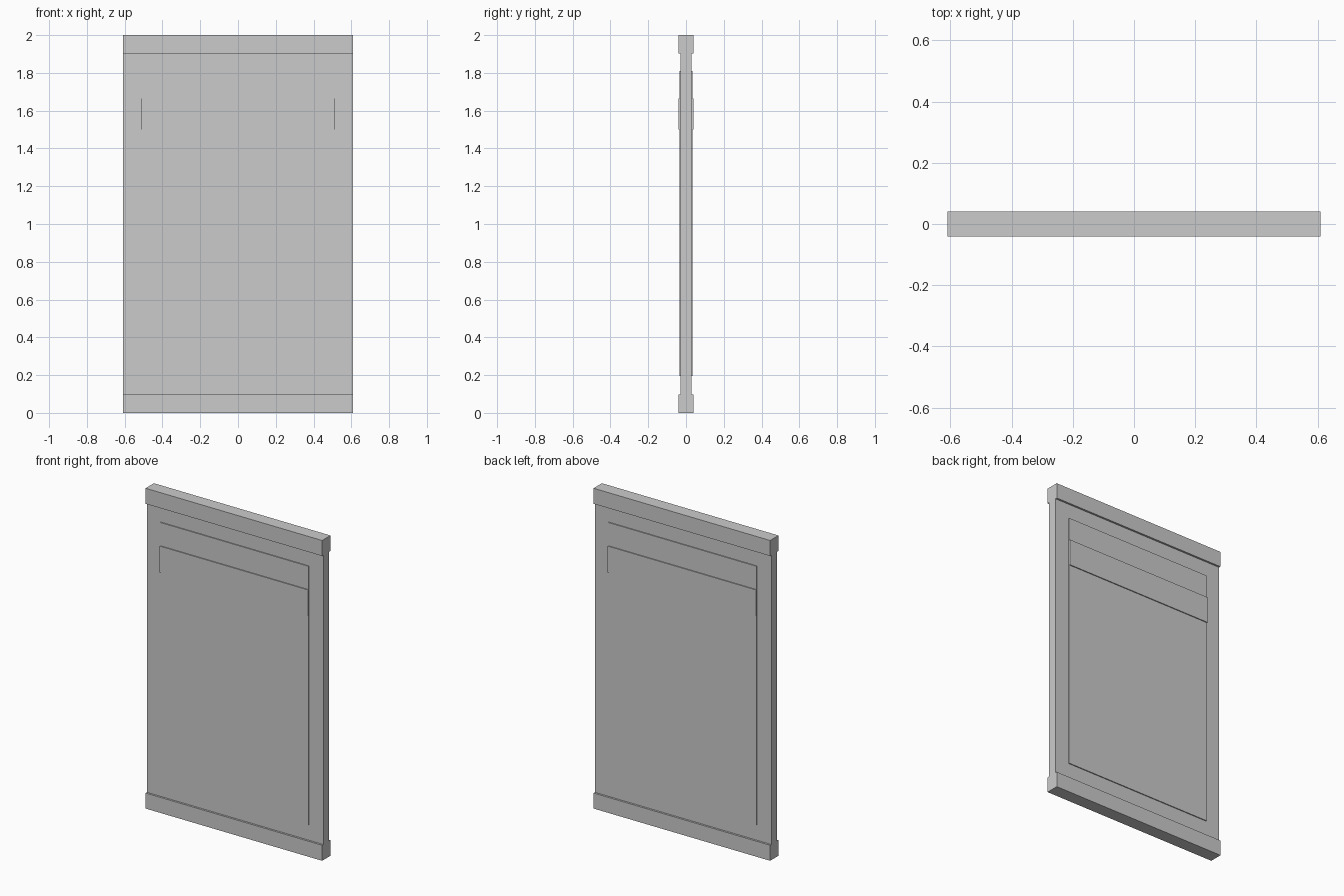
import bpy, bmesh
from mathutils import Matrix

if "Cube" in bpy.data.objects:
    bpy.data.objects.remove(bpy.data.objects["Cube"])


def box(name, half_x, half_y, z0, z1):
    """Box centred on x = 0 and y = 0, spanning z0 to z1."""
    bm = bmesh.new()
    size = Matrix.Diagonal((2 * half_x, 2 * half_y, z1 - z0, 1))
    bmesh.ops.create_cube(bm, size=1, matrix=Matrix.Translation((0, 0, (z0 + z1) / 2)) @ size)
    mesh = bpy.data.meshes.new(name)
    bm.to_mesh(mesh)
    bm.free()
    obj = bpy.data.objects.new(name, mesh)
    bpy.context.collection.objects.link(obj)
    return obj


HALF_W, RAIL_H = 0.61, 0.097
CORE_Y, PANEL_Y, RAIL_Y = 0.029, 0.035, 0.041

# Thin core slab between the two thicker end rails
box("core_slab", HALF_W, CORE_Y, RAIL_H, 2 - RAIL_H)
box("bottom_rail", HALF_W, RAIL_Y, 0, RAIL_H)
box("top_rail", HALF_W, RAIL_Y, 2 - RAIL_H, 2)

# Raised panel showing on both faces, with a thicker cross band near its top
box("raised_panel", 0.512, PANEL_Y, 0.194, 1.81)
box("cross_band", 0.512, RAIL_Y, 1.50, 1.665)
